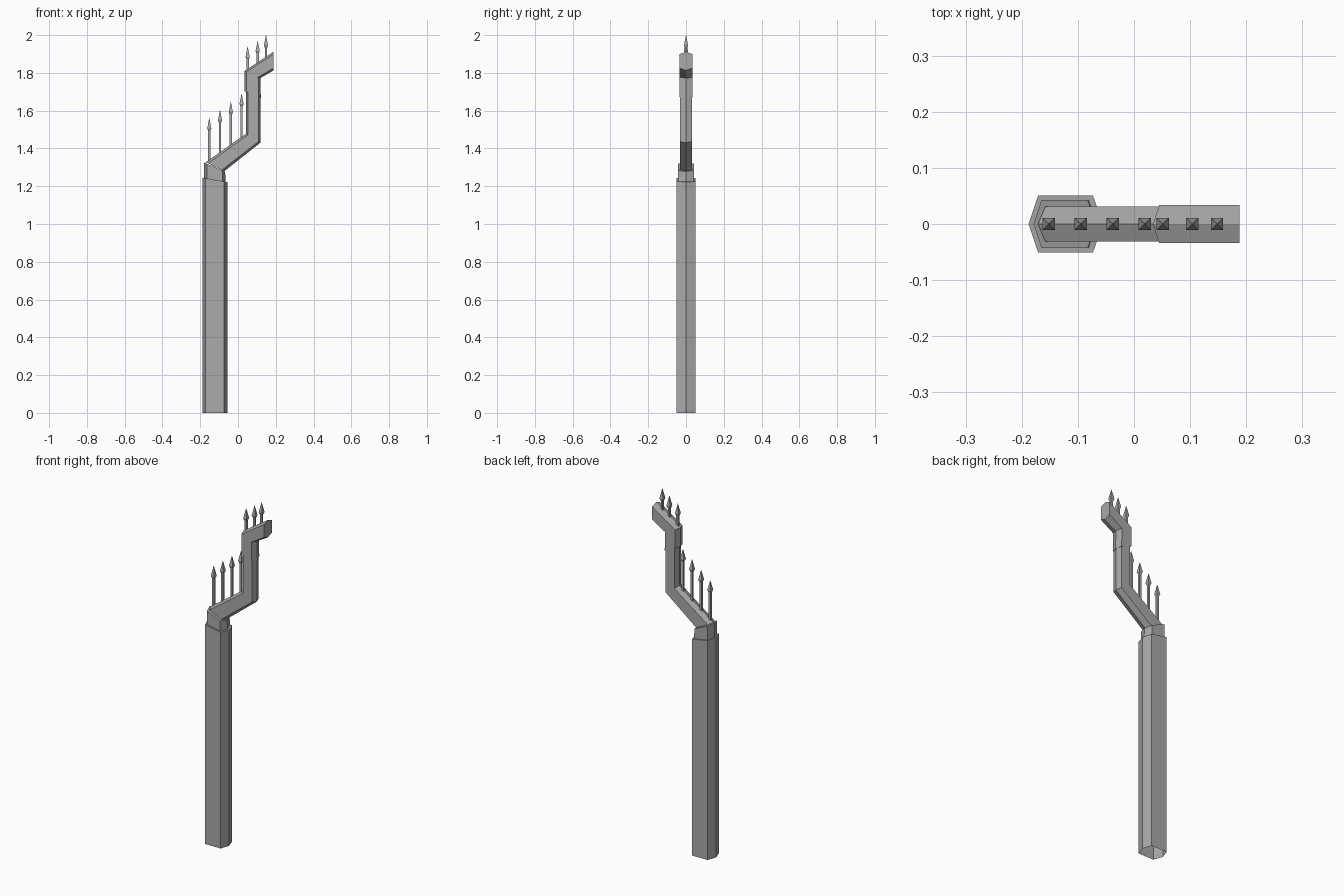
import bpy, bmesh
from mathutils import Vector

cube = bpy.data.objects.get("Cube")
if cube:
    bpy.data.objects.remove(cube, do_unlink=True)

metal = bpy.data.materials.new("grey_metal")
metal.use_nodes = True
grey = (0.4, 0.4, 0.4, 1)
metal.diffuse_color = grey
metal.node_tree.nodes["Principled BSDF"].inputs["Base Color"].default_value = grey


def loft(name, rings, cap_start=True, cap_end=True):
    """Skin a list of equal-sized vertex rings into one flat-shaded object."""
    bm = bmesh.new()
    loops = [[bm.verts.new(p) for p in ring] for ring in rings]
    n = len(loops[0])
    for a, b in zip(loops, loops[1:]):
        for i in range(n):
            j = (i + 1) % n
            bm.faces.new((a[i], a[j], b[j], b[i]))
    if cap_start:
        bm.faces.new(loops[0][::-1])
    if cap_end:
        bm.faces.new(loops[-1])
    bmesh.ops.recalc_face_normals(bm, faces=bm.faces)
    mesh = bpy.data.meshes.new(name)
    bm.to_mesh(mesh)
    bm.free()
    mesh.materials.append(metal)
    obj = bpy.data.objects.new(name, mesh)
    bpy.context.collection.objects.link(obj)
    return obj


def hexagon(outer, inner, half_width, shoulder=0.13):
    """Six-sided section with ridges at the outer and inner (x, z) points."""
    o = Vector((outer[0], 0, outer[1]))
    i = Vector((inner[0], 0, inner[1]))
    side = Vector((0, half_width, 0))
    near, far = o.lerp(i, shoulder), o.lerp(i, 1 - shoulder)
    return [o, near - side, far - side, i, far + side, near + side]


def beam(name, stations, half_width, **caps):
    loft(name, [hexagon(o, i, half_width) for o, i in stations], **caps)


# Post and its collar
beam("post", [((-.188, 0), (-.056, 0)),
              ((-.188, 1.246), (-.056, 1.222))], .051, cap_start=False)
beam("collar", [((-.179, 1.235), (-.066, 1.215)),
                ((-.179, 1.325), (-.068, 1.277))], .043)

# Cranked arm in two overlapping pieces
beam("lower_arm", [((-.171, 1.327), (-.072, 1.28)),
                   ((.042, 1.478), (.118, 1.43)),
                   ((.042, 1.705), (.118, 1.67))], .031)
beam("upper_arm", [((.034, 1.703), (.121, 1.668)),
                   ((.034, 1.81), (.118, 1.772)),
                   ((.188, 1.912), (.188, 1.813))], .034)


def square(x, z, r):
    return [(x + a * r, b * r, z) for a, b in ((-1, -1), (1, -1), (1, 1), (-1, 1))]


def spike(name, x, foot, tip):
    loft(name + "_rod", [square(x, foot, .006), square(x, tip - .06, .006)])
    loft(name + "_head", [square(x, tip - .07, .005), square(x, tip - .055, .011),
                          square(x, tip, .0005)])


# Rows of spikes standing on the sloping runs
for k in range(4):
    spike(f"lower_spike_{k + 1}", -.152 + .057 * k, 1.325 + .04 * k, 1.56 + .0435 * k)
for k, x in enumerate((.051, .104, .148)):
    spike(f"upper_spike_{k + 1}", x, 1.81 + .03 * k, 1.94 + .03 * k)
